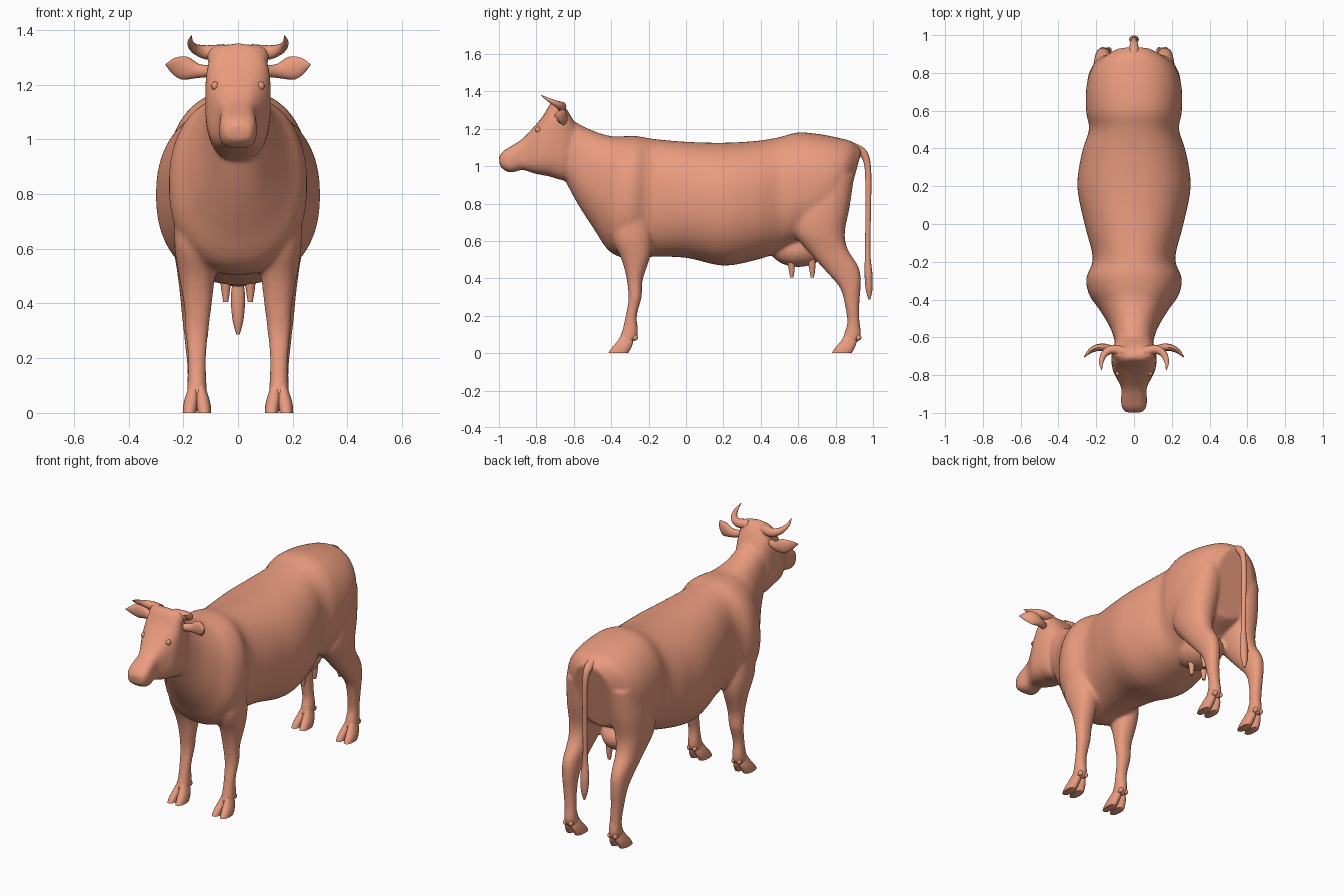
import bpy, bmesh, math
from mathutils import Vector

hide = bpy.data.materials.new("brown_hide")
hide.diffuse_color = (.82, .33, .21, 1)


def power(v, e):
    return math.copysign(abs(v) ** (2 / e), v)


def loft(bm, rings, e=2.0, n=20):
    """Skin superellipse rings given as (centre, half-axis u, half-axis v)."""
    loops = []
    for c, u, v in rings:
        angles = [2 * math.pi * i / n for i in range(n)]
        loops.append([bm.verts.new(c + u * power(math.cos(a), e) + v * power(math.sin(a), e)) for a in angles])
    faces = [bm.faces.new(loops[0]), bm.faces.new(loops[-1])]
    for a, b in zip(loops, loops[1:]):
        for i in range(n):
            j = (i + 1) % n
            faces.append(bm.faces.new((a[i], a[j], b[j], b[i])))
    bmesh.ops.recalc_face_normals(bm, faces=faces)


def refine(rows, steps=4):
    """Catmull-Rom interpolation between rows of numbers."""
    out = []
    for i in range(len(rows) - 1):
        p = [rows[max(i - 1, 0)], rows[i], rows[i + 1], rows[min(i + 2, len(rows) - 1)]]
        for k in range(steps):
            t = k / steps
            out.append([0.5 * (2 * b + (c - a) * t + (2 * a - 5 * b + 4 * c - d) * t * t
                               + (3 * b - a - 3 * c + d) * t ** 3) for a, b, c, d in zip(*p)])
    return out + [list(rows[-1])]


def profile(bm, rows, side=1, e=2.2, dx=0, dy=0, n=20):
    """Loft from side-view chords: y1, z1, y2, z2, x centre, half width."""
    rings = []
    for y1, z1, y2, z2, x, w in refine(rows):
        c = Vector((side * x + dx, (y1 + y2) / 2 + dy, (z1 + z2) / 2))
        rings.append((c, Vector((w, 0, 0)), Vector((0, (y1 - y2) / 2, (z1 - z2) / 2))))
    loft(bm, rings, e, n)


def tube(bm, rows, up=(0, 0, 1), side=1, n=12):
    """Tapered tube: x, y, z, radius along up, radius across."""
    rows = refine(rows)
    pts = [Vector((r[0] * side, r[1], r[2])) for r in rows]
    rings = []
    for i, r in enumerate(rows):
        t = (pts[min(i + 1, len(pts) - 1)] - pts[max(i - 1, 0)]).normalized()
        across = t.cross(Vector(up)).normalized()
        rings.append((pts[i], across.cross(t) * max(r[3], .001), across * max(r[4], .001)))
    loft(bm, rings, 2, n)


def ball(bm, centre, radii):
    vs = bmesh.ops.create_uvsphere(bm, u_segments=16, v_segments=10, radius=1)["verts"]
    for v in vs:
        v.co = Vector(centre) + Vector([a * r for a, r in zip(v.co, radii)])


def finish(bm, name, angle=60):
    me = bpy.data.meshes.new(name)
    bm.to_mesh(me)
    bm.free()
    me.materials.append(hide)
    ob = bpy.data.objects.new(name, me)
    bpy.context.collection.objects.link(ob)
    bpy.ops.object.select_all(action='DESELECT')
    bpy.context.view_layer.objects.active = ob
    ob.select_set(True)
    bpy.ops.object.shade_smooth_by_angle(angle=math.radians(angle))
    return ob


TORSO = [
    (-.60, 1.24, -.65, .93, 0, .10), (-.50, 1.19, -.58, .80, 0, .128),
    (-.40, 1.16, -.49, .66, 0, .185), (-.33, 1.16, -.41, .545, 0, .238),
    (-.26, 1.16, -.31, .505, 0, .252), (-.17, 1.145, -.19, .515, 0, .218),
    (0, 1.13, 0, .51, 0, .262), (.2, 1.125, .2, .468, 0, .30),
    (.38, 1.135, .38, .50, 0, .275), (.5, 1.155, .5, .54, 0, .238),
    (.6, 1.18, .57, .57, 0, .252), (.72, 1.17, .66, .60, 0, .255),
    (.82, 1.15, .74, .64, 0, .24), (.89, 1.13, .79, .66, 0, .205),
    (.94, 1.085, .83, .68, 0, .13)]
HEAD = [
    (-.60, 1.24, -.63, .94, 0, .095), (-.65, 1.32, -.66, .925, 0, .112),
    (-.71, 1.35, -.73, .945, 0, .12), (-.76, 1.275, -.785, .955, 0, .112),
    (-.80, 1.225, -.825, .965, 0, .093), (-.87, 1.15, -.875, .98, 0, .066),
    (-.93, 1.11, -.925, .967, 0, .069), (-.975, 1.082, -.96, .972, 0, .065),
    (-1.0, 1.05, -.995, .998, 0, .045)]
FRONT_LEG = [
    (-.39, .78, -.20, .78, .14, .09), (-.395, .62, -.18, .62, .15, .083),
    (-.345, .50, -.19, .52, .15, .067), (-.318, .40, -.232, .39, .147, .051),
    (-.308, .29, -.237, .30, .15, .042), (-.325, .19, -.262, .20, .15, .033),
    (-.342, .12, -.256, .10, .15, .035), (-.36, .07, -.275, .06, .15, .038)]
HIND_LEG = [
    (.62, .95, .90, .95, .13, .10), (.58, .76, .875, .78, .145, .103),
    (.58, .64, .85, .65, .155, .09), (.665, .53, .863, .56, .16, .067),
    (.762, .422, .923, .46, .163, .050), (.822, .35, .935, .38, .163, .043),
    (.847, .27, .928, .27, .16, .036), (.862, .17, .928, .17, .153, .033),
    (.85, .12, .937, .10, .15, .035), (.835, .07, .92, .06, .15, .038)]
CLAW = [
    (-.345, .10, -.28, .09, .012, .018), (-.37, .06, -.285, .05, .019, .025),
    (-.40, .025, -.298, .02, .025, .026), (-.415, 0, -.31, 0, .027, .025)]

# Torso, head, legs and udder blended into one skin
bm = bmesh.new()
profile(bm, TORSO, e=2.25, n=64)
profile(bm, HEAD, e=3.0, n=48)
for s in (-1, 1):
    profile(bm, FRONT_LEG, s, n=32)
    profile(bm, HIND_LEG, s, n=32)
    # Poll corners under the horns
    ball(bm, (s * .06, -.685, 1.30), (.055, .04, .048))
ball(bm, (0, .60, .555), (.11, .15, .095))
body = finish(bm, "body", 180)
rm = body.modifiers.new("blend", 'REMESH')
rm.mode = 'VOXEL'
rm.voxel_size = .01
rm.use_smooth_shade = True
sm = body.modifiers.new("relax", 'SMOOTH')
sm.factor = .5
sm.iterations = 8

# Cloven hooves with dewclaws
bm = bmesh.new()
for s in (-1, 1):
    for dy in (0, 1.195):
        for t in (-1, 1):
            profile(bm, CLAW, t, 2.3, s * .15, dy)
            ball(bm, (s * .15 + t * .018, -.275 + dy, .083), (.013, .018, .016))
finish(bm, "hooves")

# Horns, ears, eyes and teats in mirrored pairs
horns, ears, eyes, teats = (bmesh.new() for _ in range(4))
for s in (-1, 1):
    tube(horns, [(.05, -.68, 1.318, .03, .03), (.115, -.664, 1.318, .026, .024),
                 (.158, -.69, 1.332, .018, .018), (.174, -.735, 1.355, .010, .011),
                 (.170, -.775, 1.38, .001, .001)], (0, 0, 1), s)
    tube(ears, [(.09, -.68, 1.25, .02, .018), (.145, -.655, 1.25, .026, .02),
                (.195, -.655, 1.26, .043, .018), (.235, -.675, 1.268, .03, .012),
                (.264, -.705, 1.273, .002, .002)], (0, 0, 1), s)
    ball(eyes, (s * .084, -.79, 1.195), (.014, .016, .016))
    for y in (.565, .675):
        tube(teats, [(s * .045, y - .005, .52, .024, .024), (s * .045, y, .45, .016, .016),
                     (s * .045, y, .405, .009, .009)], (0, 1, 0))
finish(horns, "horns")
finish(ears, "ears")
finish(eyes, "eyes")
finish(teats, "teats")

# Tail with tuft
bm = bmesh.new()
tube(bm, [(0, .88, 1.10, .03, .03), (0, .94, 1.075, .024, .024), (0, .968, 1.02, .018, .017),
          (0, .975, .90, .016, .015), (0, .972, .60, .014, .013), (0, .972, .50, .016, .018),
          (0, .976, .42, .021, .026), (0, .979, .34, .018, .02), (0, .98, .287, .005, .006)], (0, 1, .3))
finish(bm, "tail")
